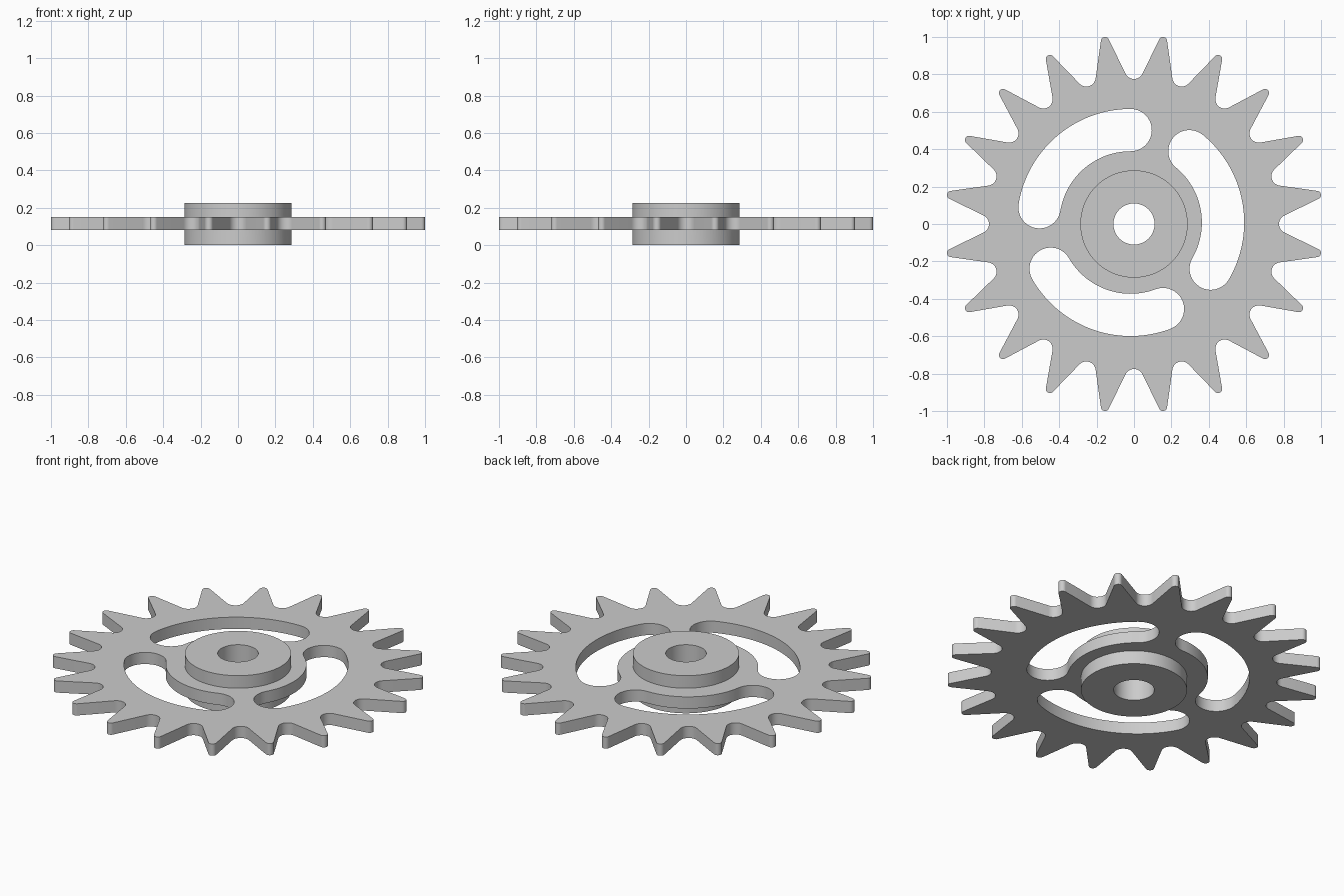
import bpy, bmesh, math
from mathutils import Vector, Matrix

if "Cube" in bpy.data.objects:
    bpy.data.objects.remove(bpy.data.objects["Cube"])


def arc(cx, cy, r, a0, a1, n):
    """Points on an arc, angles in degrees, both ends included."""
    out = []
    for i in range(n + 1):
        a = math.radians(a0 + (a1 - a0) * i / n)
        out.append(Vector((cx + r * math.cos(a), cy + r * math.sin(a), 0)))
    return out


def plate(name, loops, z0, z1):
    """Extrude a flat outline with holes from z0 to z1."""
    bm = bmesh.new()
    edges = []
    for pts in loops:
        vs = [bm.verts.new((p.x, p.y, z0)) for p in pts]
        edges += [bm.edges.new((vs[i - 1], vs[i])) for i in range(len(vs))]
    bmesh.ops.triangle_fill(bm, edges=edges, use_beauty=True, normal=(0, 0, 1))
    geo = bmesh.ops.extrude_face_region(bm, geom=bm.faces[:])["geom"]
    bmesh.ops.translate(bm, vec=(0, 0, z1 - z0),
                        verts=[g for g in geo if isinstance(g, bmesh.types.BMVert)])
    bmesh.ops.recalc_face_normals(bm, faces=bm.faces[:])
    me = bpy.data.meshes.new(name)
    bm.to_mesh(me)
    bm.free()
    ob = bpy.data.objects.new(name, me)
    bpy.context.collection.objects.link(ob)
    return ob


# Toothed rim: one rounded valley and one rounded tip, repeated 20 times
TEETH = 20
tip = 0.99
t = math.radians(9)
tooth = arc(0, 0.825, 0.05, 206, 334, 12)
tooth += arc(tip * math.sin(t), tip * math.cos(t), 0.022, 154, 8, 8)
outline = []
for k in range(TEETH):
    rot = Matrix.Rotation(-2 * math.pi * k / TEETH, 3, 'Z')
    outline += [rot @ p for p in tooth]

# Three curved slots, on a circle slightly off the wheel centre
SX, SY, SR, SW = -0.018, 0.008, 0.494, 0.113
slots = []
for a0 in (-30, 90, 210):
    a1 = a0 + 80.5
    s = arc(SX, SY, SR + SW, a0, a1, 40)
    c = math.radians(a1)
    s += arc(SX + SR * math.cos(c), SY + SR * math.sin(c), SW, a1, a1 + 180, 20)[1:]
    s += arc(SX, SY, SR - SW, a1, a0, 30)[1:]
    c = math.radians(a0)
    s += arc(SX + SR * math.cos(c), SY + SR * math.sin(c), SW, a0 + 180, a0 + 360, 20)[1:-1]
    slots.append(s)

wheel = plate("sprocket_wheel", [outline, *slots, arc(0, 0, 0.2, 0, 360, 64)[:-1]], 0.08, 0.15)

# Hub with bore, merged into the wheel
hub = plate("hub", [arc(0, 0, 0.287, 0, 360, 96)[:-1], arc(0, 0, 0.11, 0, 360, 64)[:-1]], 0, 0.225)
mod = wheel.modifiers.new("join_hub", 'BOOLEAN')
mod.operation = 'UNION'
mod.solver = 'EXACT'
mod.object = hub
bpy.context.view_layer.objects.active = wheel
wheel.select_set(True)
bpy.ops.object.modifier_apply(modifier=mod.name)
bpy.data.objects.remove(hub)

bpy.ops.object.shade_smooth_by_angle(angle=math.radians(30))
